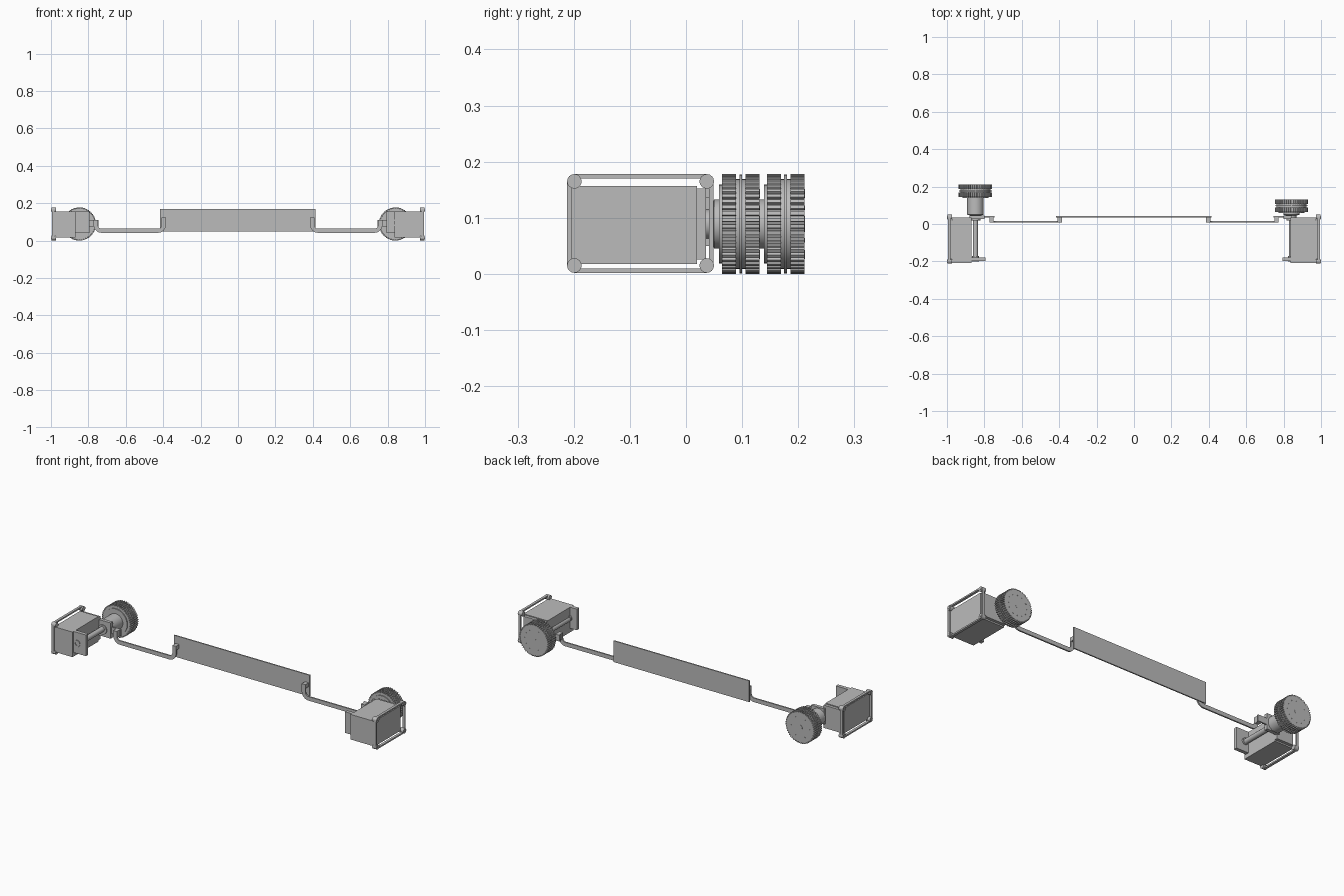
import bpy, bmesh
from math import sin, cos, pi, radians
from mathutils import Vector

cube = bpy.data.objects.get("Cube")
if cube:
    bpy.data.objects.remove(cube, do_unlink=True)

grey = bpy.data.materials.new("plain grey")
grey.use_nodes = True
GREY = (0.5, 0.5, 0.5, 1)
grey.diffuse_color = GREY
grey.node_tree.nodes["Principled BSDF"].inputs["Base Color"].default_value = GREY


def finish(name, bm, smooth=False):
    bmesh.ops.recalc_face_normals(bm, faces=bm.faces)
    mesh = bpy.data.meshes.new(name)
    bm.to_mesh(mesh)
    bm.free()
    mesh.materials.append(grey)
    ob = bpy.data.objects.new(name, mesh)
    bpy.context.collection.objects.link(ob)
    if smooth:
        bpy.ops.object.select_all(action='DESELECT')
        ob.select_set(True)
        bpy.context.view_layer.objects.active = ob
        bpy.ops.object.shade_smooth_by_angle(angle=radians(35))
    return ob


def box(name, xs, ys, zs):
    bm = bmesh.new()
    bmesh.ops.create_cube(bm, size=1)
    for v in bm.verts:
        for i, (a, b) in enumerate((xs, ys, zs)):
            v.co[i] = (a + b) / 2 + v.co[i] * (b - a)
    return finish(name, bm)


def lathe(name, profile, centre, axis='y', n=40, closed=False):
    """Spin (radius, distance) pairs about an axis through centre."""
    bm = bmesh.new()
    rings = []
    for r, d in profile:
        ring = []
        for k in range(n):
            a, b = r * cos(2 * pi * k / n), r * sin(2 * pi * k / n)
            local = (a, d, b) if axis == 'y' else (d, a, b)
            ring.append(bm.verts.new(Vector(local) + Vector(centre)))
        rings.append(ring)
    pairs = list(zip(rings, rings[1:]))
    if closed:
        pairs.append((rings[-1], rings[0]))
    else:
        bm.faces.new(rings[0])
        bm.faces.new(rings[-1])
    for p, q in pairs:
        for k in range(n):
            bm.faces.new((p[k], p[(k + 1) % n], q[(k + 1) % n], q[k]))
    return finish(name, bm, True)


def prism(name, outline, y0, y1):
    """Extrude an x-z outline from y0 to y1."""
    bm = bmesh.new()
    face = bm.faces.new([bm.verts.new((x, y0, z)) for x, z in outline])
    new = bmesh.ops.extrude_face_region(bm, geom=[face])["geom"]
    bmesh.ops.translate(bm, vec=(0, y1 - y0, 0),
                        verts=[v for v in new if isinstance(v, bmesh.types.BMVert)])
    return finish(name, bm)


def gear(name, x, z, r, y0, y1, teeth=48):
    pts = []
    for k in range(teeth):
        for step, rad in ((0, r - 0.006), (0.3, r - 0.006), (0.4, r), (0.9, r)):
            a = 2 * pi * (k + step) / teeth
            pts.append((x + rad * cos(a), z + rad * sin(a)))
    return prism(name, pts, y0, y1)


def span(s, a, b):
    return tuple(sorted((s * a, s * b)))


R = 0.089


def wheel(side, x, y):
    # Toothed treads around a drum, with a plain guide ring between them
    lathe(side + "_wheel_drum", [(0.07, y - 0.005), (0.07, y + 0.003), (0.08, y + 0.003),
          (0.08, y + 0.064), (0.072, y + 0.066), (0.02, y + 0.066)], (x, 0, R))
    gear(side + "_inner_tread", x, R, R, y, y + 0.025)
    gear(side + "_outer_tread", x, R, R, y + 0.042, y + 0.067)
    lathe(side + "_guide_ring", [(R - 0.001, y + 0.031), (R - 0.001, y + 0.036)], (x, 0, R), n=48)
    lathe(side + "_wheel_cap", [(0.014, y + 0.06), (0.014, y + 0.068)], (x, 0, R), n=20)
    # Ring of small studs on the wheel face
    for k in range(12):
        a = 2 * pi * k / 12
        lathe(f"{side}_wheel_stud_{k}", [(0.004, y + 0.06), (0.004, y + 0.068)],
              (x + 0.058 * cos(a), 0, R + 0.058 * sin(a)), n=8)


def guard(side, s):
    # Open rectangular frame with screw bosses on the outer face of the housing
    y0, y1, z0, z1 = -0.199, 0.037, 0.015, 0.165
    xs = span(s, 0.981, 0.995)
    for tag, z in (("bottom", 0.006), ("top", 0.174)):
        box(f"{side}_guard_{tag}", xs, (y0, y1), (z - 0.004, z + 0.004))
    for tag, y in (("front", -0.208), ("back", 0.045)):
        box(f"{side}_guard_{tag}", xs, (y - 0.004, y + 0.004), (z0, z1))
    for i, (y, z) in enumerate([(y, z) for y in (y0, y1) for z in (z0, z1)]):
        lathe(f"{side}_guard_boss_{i}", [(0.013, s * 0.972), (0.013, s * 0.998)], (0, y, z), 'x', 16)
        lathe(f"{side}_guard_screw_{i}", [(0.007, s * 0.99), (0.007, s)], (0, y, z), 'x', 6)


def drive_unit(side, s, inner, axle_x, wheel_y, front_y):
    x = s * axle_x
    # Motor housing, front bearing lug and rear mounting plate
    box(side + "_motor_housing", span(s, inner, 0.983), (front_y, 0.02), (0.018, 0.157))
    box(side + "_front_lug", span(s, 0.795, inner + 0.02), (-0.198, -0.178), (0.04, 0.157))
    box(side + "_rear_mount", span(s, inner, 0.972), (0.02, 0.036), (0.026, 0.152))
    box(side + "_axle_bracket", span(s, 0.80, inner + 0.01), (0.026, 0.045), (0.05, 0.137))
    lathe(side + "_bearing_ring", [(0.011, -0.201), (0.018, -0.201), (0.018, -0.17), (0.011, -0.17)],
          (x, 0, 0.096), n=20, closed=True)
    # Axle and stepped hub leading to the wheel
    lathe(side + "_axle", [(0.014, -0.17), (0.014, 0.06)], (x, 0, 0.092), n=20)
    lathe(side + "_hub", [(0.026, 0.02), (0.026, 0.045), (0.044, 0.05), (0.044, wheel_y - 0.004)],
          (x, 0, R))
    wheel(side, x, wheel_y)
    guard(side, s)


drive_unit("right", -1, 0.87, 0.848, 0.144, -0.208)
drive_unit("left", 1, 0.836, 0.842, 0.064, -0.208)


def arc(cx, cz, r, a0, a1, n=8):
    return [Vector((cx + r * cos(radians(a0 + (a1 - a0) * k / n)),
                    cz + r * sin(radians(a0 + (a1 - a0) * k / n)))) for k in range(n + 1)]


# Flat link arms, bent up at both ends, joining the drive units to the plate
path = ([Vector((0.397, 0.125))] + arc(0.427, 0.083, 0.03, 180, 270)
        + arc(0.730, 0.083, 0.03, 270, 360) + [Vector((0.76, 0.108))])
for side, s in (("right", -1), ("left", 1)):
    upper, lower = [], []
    for i, p in enumerate(path):
        t = (path[min(i + 1, len(path) - 1)] - path[max(i - 1, 0)]).normalized()
        n = Vector((-t.y, t.x)) * 0.011
        upper.append((s * (p.x + n.x), p.y + n.y))
        lower.append((s * (p.x - n.x), p.y - n.y))
    prism(side + "_link_arm", upper + lower[::-1], 0.007, 0.015)
    box(side + "_inner_tab", span(s, 0.386, 0.408), (0.007, 0.038), (0.103, 0.125))
    box(side + "_outer_tab", span(s, 0.750, 0.772), (0.007, 0.038), (0.075, 0.110))
    box(side + "_arm_mount", span(s, 0.745, 0.81), (0.035, 0.044), (0.075, 0.110))

# Central plate
box("centre_plate", (-0.418, 0.415), (0.036, 0.043), (0.05, 0.168))
